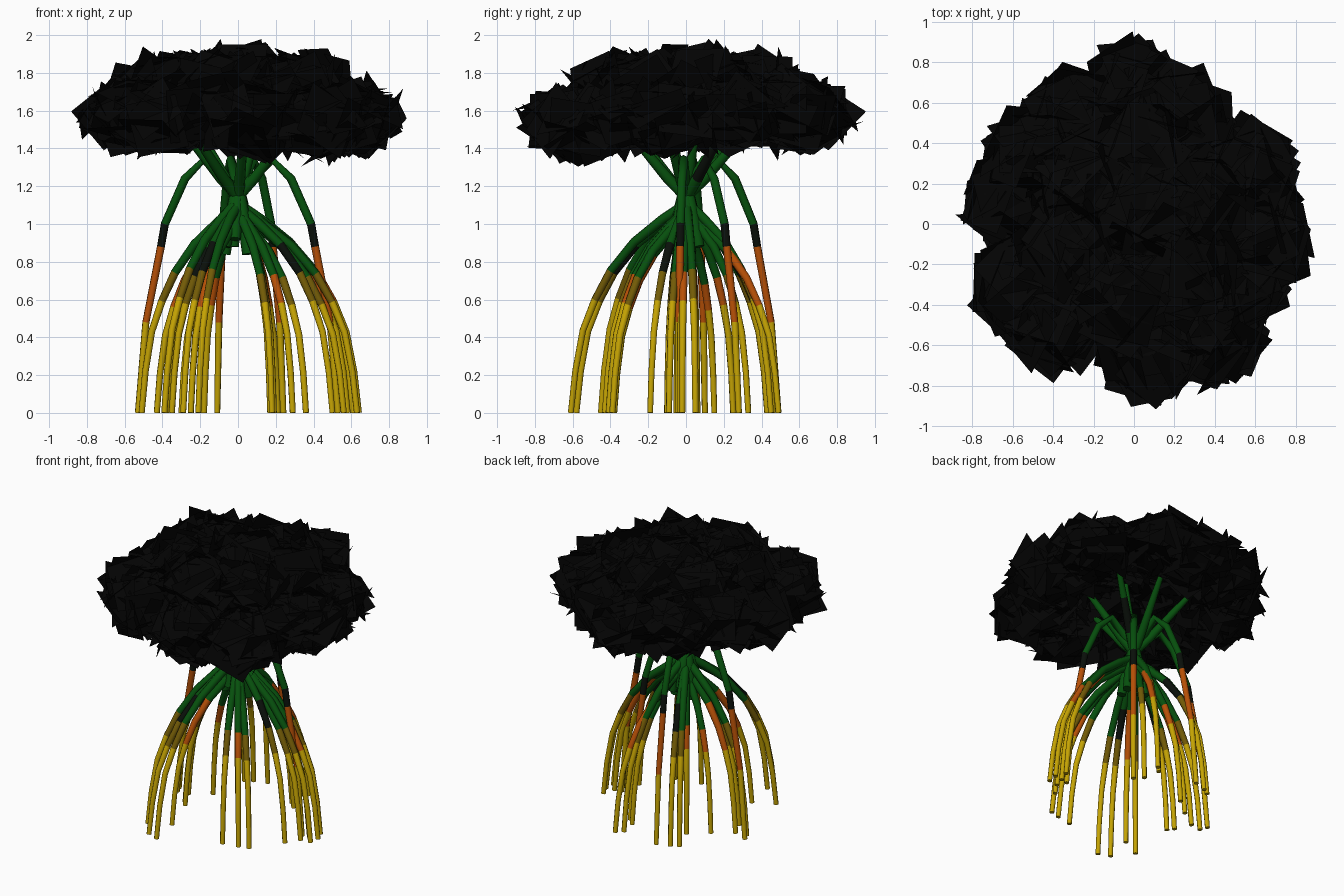
import bpy, bmesh, math, random
from mathutils import Vector, Matrix

random.seed(7)
cube = bpy.data.objects.get("Cube")
if cube:
    bpy.data.objects.remove(cube, do_unlink=True)


def material(name, rgb):
    m = bpy.data.materials.new(name)
    m.use_nodes = True
    m.diffuse_color = (*rgb, 1)
    bsdf = next(n for n in m.node_tree.nodes if n.type == "BSDF_PRINCIPLED")
    bsdf.inputs["Base Color"].default_value = (*rgb, 1)
    return m


BARK = [
    material("yellow_bark", (0.56, 0.37, 0.001)),
    material("olive_bark", (0.17, 0.105, 0.002)),
    material("orange_bark", (0.47, 0.08, 0.002)),
    material("black_bark", (0.003, 0.005, 0.003)),
    material("green_bark", (0.002, 0.08, 0.004)),
]
YELLOW, OLIVE, ORANGE, BLACK, GREEN = range(5)
LEAF = material("black_leaf", (0.001, 0.001, 0.001))


def finish(name, bm, mats):
    mesh = bpy.data.meshes.new(name)
    bm.to_mesh(mesh)
    bm.free()
    for m in mats:
        mesh.materials.append(m)
    obj = bpy.data.objects.new(name, mesh)
    bpy.context.scene.collection.objects.link(obj)


def tube(bm, points, radii, colours, sides=8):
    """Bent tube through the points, with one colour per segment."""
    pts = [Vector(p) for p in points]
    span = pts[-1] - pts[0]
    side = Vector((span.y, -span.x, 0)).normalized()
    rings = []
    for i, p in enumerate(pts):
        along = (pts[min(i + 1, len(pts) - 1)] - pts[max(i - 1, 0)]).normalized()
        a = (side - along * side.dot(along)).normalized()
        b = along.cross(a)
        turns = [math.tau * k / sides for k in range(sides)]
        rings.append([bm.verts.new(p + (a * math.cos(t) + b * math.sin(t)) * radii[i])
                      for t in turns])
    for low, high, colour in zip(rings, rings[1:], colours):
        for k in range(sides):
            j = (k + 1) % sides
            f = bm.faces.new((low[k], low[j], high[j], high[k]))
            f.material_index = colour
            f.smooth = True
    bm.faces.new(rings[0][::-1]).material_index = colours[0]
    bm.faces.new(rings[-1]).material_index = colours[-1]


# Stilt roots: arches from the trunk out to each foot
FEET = [(-.21, -.61), (-.29, -.58), (-.39, -.45), (-.25, -.38), (.18, -.43),
        (.29, -.41), (.36, -.39), (.50, -.19), (.56, -.10), (.58, -.03),
        (.63, -.09), (.64, -.02), (.61, .05), (-.35, -.09), (-.38, -.05),
        (-.43, .06), (-.51, .05), (-.18, .25), (-.25, .43), (-.20, .46),
        (.17, .45), (.21, .49), (.19, .33), (-.30, .15)]
ARCH = [(1, 0), (.96, .22), (.895, .43), (.79, .59), (.655, .74),
        (.45, .89), (.2, 1.01), (.02, 1.08)]
ROOT_RADII = [.016, .017, .018, .020, .022, .024, .026, .028]
BANDS = [(OLIVE, GREEN), (OLIVE, BLACK), (OLIVE, GREEN),
         (ORANGE, ORANGE), (OLIVE, GREEN), (ORANGE, GREEN)]
bm = bmesh.new()
for i, (x, y) in enumerate(FEET):
    rise = .85 + .28 * math.hypot(x, y) + random.uniform(-.04, .04)
    points = [(x * f, y * f, z * rise) for f, z in ARCH]
    low, mid = BANDS[i % 6]
    tube(bm, points, ROOT_RADII,
         [YELLOW, YELLOW, YELLOW, low, mid, GREEN, GREEN])
finish("stilt_roots", bm, BARK)

# Hanging roots: long drops from the branches
DROPS = [(-.53, .10), (.53, -.04), (-.11, .49), (.24, .28)]
DROP_SHAPE = [(1, 0), (.92, .48), (.77, .88), (.73, 1.0),
              (.53, 1.24), (.34, 1.34), (.06, 1.2)]
bm = bmesh.new()
for x, y in DROPS:
    tube(bm, [(x * f, y * f, z) for f, z in DROP_SHAPE],
         [.016, .019, .021, .022, .023, .025, .028],
         [YELLOW, ORANGE, BLACK, GREEN, GREEN, GREEN])
finish("hanging_roots", bm, BARK)

# Trunk strands that cross near the waist and spread into branches
TIPS = [(-.36, -.10), (-.30, -.34), (.04, -.38), (.34, -.12),
        (.34, .24), (.08, .40), (-.26, .32), (.12, .06)]
bm = bmesh.new()
for i, (x, y) in enumerate(TIPS):
    bottom = .84 + .04 * (i % 3)
    points = [(-x * .2, -y * .2, bottom), (-x * .13, -y * .13, 1.0),
              (-x * .05, -y * .05, 1.13), (x * .25, y * .25, 1.24),
              (x * .62, y * .62, 1.41), (x, y, 1.58)]
    tube(bm, points, [.030, .034, .034, .029, .024, .016],
         [GREEN, GREEN, GREEN, BLACK if i == 4 else GREEN, GREEN])
finish("trunk_and_branches", bm, BARK)

# Canopy: flattened clumps of large square leaf cards (angle, distance, height)
CLUMPS = [(22, .60, 1.58), (70, .57, 1.63), (90, .62, 1.57), (121, .59, 1.59),
          (145, .57, 1.64), (169, .58, 1.57), (209, .60, 1.58), (231, .61, 1.56),
          (277, .62, 1.55), (306, .66, 1.53), (333, .56, 1.58), (352, .61, 1.56)]
CLUMPS += [(60 * k + 20, .34, 1.72) for k in range(6)] + [(60, .08, 1.76)]
CARDS = 24
bm = bmesh.new()
for angle, dist, height in CLUMPS:
    a = math.radians(angle)
    centre = Vector((dist * math.cos(a), dist * math.sin(a), height))
    for n in range(CARDS):
        # Even spread of cards over the clump
        z = 1 - 2 * (n + .5) / CARDS
        t = n * 2.4 + random.uniform(-.3, .3)
        r = math.sqrt(1 - z * z)
        out = Vector((r * math.cos(t), r * math.sin(t), z))
        jitter = Vector([random.uniform(-.35, .35) for _ in range(3)])
        normal = (Vector((out.x, out.y, out.z * 1.8)) + jitter).normalized()
        pos = centre + Vector((out.x * .19, out.y * .19, out.z * .135))
        turn = normal.to_track_quat("Z", "Y").to_matrix().to_4x4()
        turn = turn @ Matrix.Rotation(random.uniform(0, math.tau), 4, "Z")
        half = random.uniform(.115, .155)
        corners = [(-half, -half), (half, -half), (half, half), (-half, half)]
        bm.faces.new([bm.verts.new(pos + turn @ Vector((u, v, 0))) for u, v in corners])
finish("leaf_canopy", bm, [LEAF])
